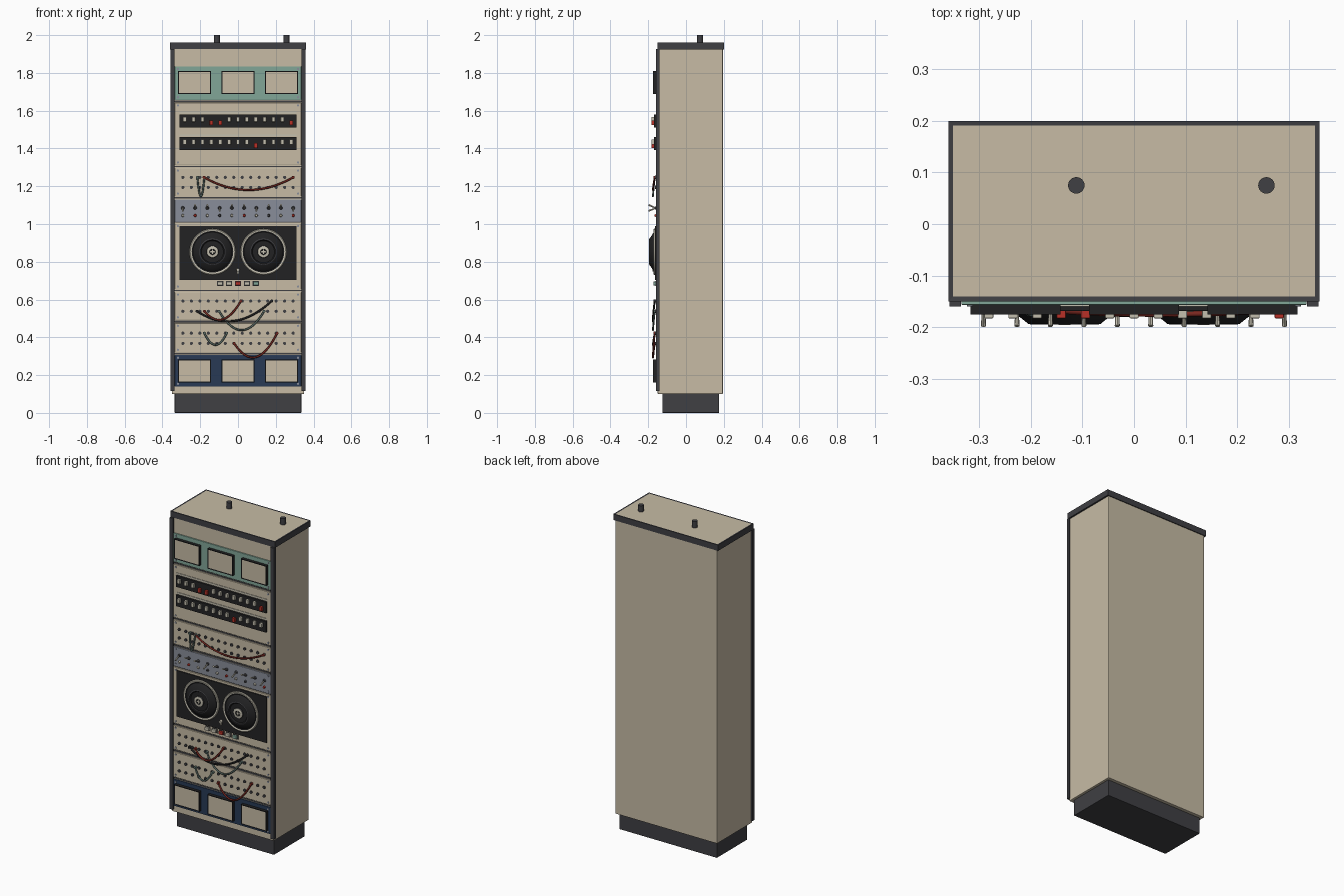
import bpy, bmesh, math
from mathutils import Matrix, Vector

cube = bpy.data.objects.get("Cube")
if cube:
    bpy.data.objects.remove(cube, do_unlink=True)


def material(name, r, g, b):
    m = bpy.data.materials.new(name)
    m.use_nodes = True
    m.diffuse_color = (r, g, b, 1)
    m.node_tree.nodes["Principled BSDF"].inputs["Base Color"].default_value = (r, g, b, 1)
    return m


TAN = material("warm tan paint", .57, .50, .375)
DARK = material("charcoal trim", .05, .05, .056)
BLACK = material("black plastic", .016, .016, .017)
TEAL = material("teal paint", .22, .38, .31)
NAVY = material("navy paint", .021, .042, .09)
STEEL = material("blue grey paint", .25, .27, .32)
RED = material("red plastic", .48, .03, .02)
RUST = material("dark red cable", .19, .02, .014)
GREEN = material("grey green cable", .10, .145, .13)
METAL = material("pale metal", .55, .52, .43)

FACE = -.15      # cabinet front
PANEL = -.157    # front of the rack panels


def finish(name, bm, *mats, bevel=0):
    me = bpy.data.meshes.new(name)
    bm.to_mesh(me)
    bm.free()
    for m in mats:
        me.materials.append(m)
    ob = bpy.data.objects.new(name, me)
    bpy.context.collection.objects.link(ob)
    if bevel:
        mod = ob.modifiers.new("edge bevel", "BEVEL")
        mod.width, mod.segments = bevel, 2
    return ob


def add_box(bm, x0, x1, y0, y1, z0, z1):
    size = Matrix.Diagonal((x1 - x0, y1 - y0, z1 - z0, 1))
    at = Matrix.Translation(((x0 + x1) / 2, (y0 + y1) / 2, (z0 + z1) / 2))
    bmesh.ops.create_cube(bm, size=1, matrix=at @ size)


def box(name, x0, x1, y0, y1, z0, z1, mat, bevel=0):
    bm = bmesh.new()
    add_box(bm, x0, x1, y0, y1, z0, z1)
    return finish(name, bm, mat, bevel=bevel)


def add_rod(bm, start, end, r, tip=None, sides=12):
    a, b = Vector(start), Vector(end)
    turn = (b - a).to_track_quat("Z", "Y").to_matrix().to_4x4()
    bmesh.ops.create_cone(bm, cap_ends=True, segments=sides, radius1=r, radius2=tip or r,
                          depth=(b - a).length, matrix=Matrix.Translation((a + b) / 2) @ turn)


def studs(name, spots, r, y0, y1, mat, tip=None):
    bm = bmesh.new()
    for x, z in spots:
        add_rod(bm, (x, y0, z), (x, y1, z), r, tip)
    return finish(name, bm, mat)


def inset_box(name, bounds, normal, rim, depth, mats):
    """Box whose one face is framed by a rim and sunk, in a second colour."""
    bm = bmesh.new()
    add_box(bm, *bounds)
    bm.normal_update()
    face = max(bm.faces, key=lambda f: f.normal.dot(Vector(normal)))
    bmesh.ops.inset_individual(bm, faces=[face], thickness=rim, depth=-depth)
    face.material_index = 1
    return finish(name, bm, *mats)


def spread(n, half):
    return [-half + 2 * half * i / (n - 1) for i in range(n)]


# Cabinet shell, plinth, cap and front rails
box("cabinet_body", -.35, .35, FACE, .195, .10, 1.93, TAN, .004)
box("plinth", -.335, .335, -.125, .175, 0, .103, DARK, .003)
inset_box("top_cap", (-.36, .36, FACE, .2, 1.925, 1.962), (0, 0, 1), .013, .001, (DARK, TAN))
for side, x in (("right", -.347), ("left", .347)):
    box(side + "_front_rail", x - .011, x + .011, -.16, -.14, .115, 1.926, DARK)
bm = bmesh.new()
for x in (-.112, .257):
    add_rod(bm, (x, .075, 1.95), (x, .075, 2), .016, sides=24)
finish("top_posts", bm, DARK)

# Rack panels, with a screw in each corner
panels = [("upper_meter_panel", 1.657, 1.835, TEAL), ("switch_panel", 1.312, 1.642, TAN),
          ("upper_patch_panel", 1.147, 1.297, TAN), ("toggle_panel", 1.01, 1.13, STEEL),
          ("reel_panel", .655, 1.003, TAN), ("middle_patch_panel", .492, .64, TAN),
          ("lower_patch_panel", .32, .475, TAN), ("lower_meter_panel", .14, .306, NAVY)]
for name, z0, z1, mat in panels:
    box(name, -.335, .335, PANEL, FACE + .01, z0, z1, mat, .002)
    studs(name + "_screws", [(x, z) for x in (-.318, .318) for z in (z0 + .014, z1 - .014)],
          .006, PANEL + .002, PANEL - .003, STEEL)
bm = bmesh.new()
for lower, upper in zip(panels[1:], panels):
    add_box(bm, -.335, .335, FACE - .002, FACE + .01, lower[2] + .004, upper[1] - .004)
finish("panel_gaps", bm, DARK)

# Meters, three to a row
for row, z0, z1 in (("upper", 1.687, 1.81), ("lower", .16, .283)):
    for i, x in enumerate((-.23, 0, .23)):
        inset_box(f"{row}_meter_{i + 1}", (x - .087, x + .087, -.176, PANEL + .002, z0, z1),
                  (0, -1, 0), .008, .002, (BLACK, TAN))

# Switch strips with rocker switches; the red ones are pressed down
for row, zc, pressed in (("upper", 1.547, (3, 4, 12)), ("lower", 1.427, (8,))):
    box(row + "_switch_strip", -.31, .31, -.169, PANEL + .002, zc - .036, zc + .034, BLACK, .002)
    box(row + "_label_strip", -.31, .31, PANEL - .003, PANEL, zc + .038, zc + .048, METAL)
    pale, red = bmesh.new(), bmesh.new()
    for i, x in enumerate(spread(13, .282)):
        bm, z = (red, zc - .011) if i in pressed else (pale, zc + .007)
        add_box(bm, x - .009, x + .009, -.183, -.165, z - .013, z + .013)
    finish(row + "_switches", pale, METAL, bevel=.002)
    finish(row + "_red_switches", red, RED, bevel=.002)

# Patch sockets, two rows on each patch panel
for row, top, low in (("upper", 1.247, 1.194), ("middle", .592, .538), ("lower", .422, .368)):
    spots = [(x, z) for x in spread(14, .292) for z in (top, low)]
    studs(row + "_sockets", spots, .0085, PANEL + .002, PANEL - .007, DARK)


# Hanging patch cables with plugs
def cable(name, start, end, low, mat):
    (x0, z0), (x1, z1) = start, end
    ctrl_z = 2 * low - (z0 + z1) / 2
    cu = bpy.data.curves.new(name, "CURVE")
    cu.dimensions, cu.bevel_depth, cu.bevel_resolution = "3D", .0052, 2
    cu.use_fill_caps = True
    sp = cu.splines.new("POLY")
    n = 20
    sp.points.add(n)
    for i in range(n + 1):
        t = i / n
        z = (1 - t) ** 2 * z0 + 2 * t * (1 - t) * ctrl_z + t * t * z1
        y = -.163 - .012 * math.sin(math.pi * t) ** .5
        sp.points[i].co = (x0 + (x1 - x0) * t, y, z, 1)
    sp.use_smooth = True
    cu.materials.append(mat)
    bpy.context.collection.objects.link(bpy.data.objects.new(name, cu))
    studs(name + "_plugs", [start, end], .008, PANEL, -.172, mat)


cable("upper_long_cable", (-.18, 1.247), (.292, 1.247), 1.18, RUST)
cable("upper_short_cable", (-.215, 1.247), (-.178, 1.247), 1.147, GREEN)
cable("middle_black_cable", (-.217, .538), (.178, .592), .487, BLACK)
cable("middle_red_cable", (-.178, .538), (.015, .592), .495, RUST)
cable("middle_green_cable", (-.1, .538), (.138, .538), .438, GREEN)
cable("lower_grey_cable", (-.178, .422), (-.06, .422), .36, GREEN)
cable("lower_red_cable", (-.02, .368), (.207, .422), .295, RUST)

# Toggle levers, collars and lamps
xs = spread(10, .292)
studs("toggle_collars", [(x, 1.085) for x in xs], .01, PANEL + .002, -.165, DARK, .007)
bm = bmesh.new()
for i, x in enumerate(xs):
    tilt = .016 if i % 3 else -.016
    add_rod(bm, (x, -.16, 1.085), (x, -.198, 1.085 + tilt), .003, .005, 8)
finish("toggle_levers", bm, METAL)
studs("red_lamps", [(x, 1.045) for x in xs[1::4] + xs[-1:]], .008, PANEL + .002, -.166, RED, .006)
studs("pale_lamps", [(x, 1.045) for x in xs[0::2]], .008, PANEL + .002, -.166, METAL, .006)
studs("dark_lamps", [(x, 1.045) for x in xs[3:8:4]], .008, PANEL + .002, -.166, DARK, .006)

# Reel deck: backing plate and two domed reels turned from a profile
box("reel_backing", -.31, .31, -.164, PANEL + .002, .703, .99, BLACK, .002)
# radius, depth, colour of the band leading inwards (0 pale, 1 black, 2 charcoal)
profile = [(.122, -.160, 0), (.122, -.169, 0), (.118, -.172, 0), (.110, -.170, 1),
           (.104, -.168, 1), (.100, -.174, 1), (.086, -.181, 1), (.070, -.194, 2),
           (.064, -.195, 1), (.058, -.187, 1), (.032, -.187, 2), (.030, -.193, 0),
           (.016, -.195, 1), (.014, -.191, 1), (.001, -.191, 1)]
for side, cx in (("right", -.135), ("left", .135)):
    bm = bmesh.new()
    n, cz = 48, .853
    rings = [[bm.verts.new((cx + r * math.cos(a), y, cz + r * math.sin(a)))
              for a in (math.tau * i / n for i in range(n))] for r, y, _ in profile]
    for k in range(len(rings) - 1):
        for i in range(n):
            j = (i + 1) % n
            f = bm.faces.new((rings[k][i], rings[k][j], rings[k + 1][j], rings[k + 1][i]))
            f.material_index = profile[k][2]
    bm.faces.new(rings[-1]).material_index = 1
    bmesh.ops.recalc_face_normals(bm, faces=bm.faces)
    reel = finish(side + "_reel", bm, METAL, BLACK, DARK)
    bpy.ops.object.select_all(action="DESELECT")
    reel.select_set(True)
    bpy.context.view_layer.objects.active = reel
    bpy.ops.object.shade_smooth_by_angle(angle=math.radians(35))
    # Hub cross
    bm = bmesh.new()
    add_box(bm, cx - .012, cx + .012, -.196, -.188, cz - .003, cz + .003)
    add_box(bm, cx - .003, cx + .003, -.196, -.188, cz - .012, cz + .012)
    finish(side + "_reel_hub_cross", bm, METAL)

# Tape guide and push buttons below the reels
studs("tape_guide", [(0, .757)], .010, -.16, -.178, METAL, .008)
box("tape_guide_foot", -.004, .004, -.172, -.16, .735, .75, METAL)
for i, (x, mat) in enumerate(zip(spread(5, .095), (METAL, METAL, RED, METAL, TEAL))):
    box(f"button_frame_{i + 1}", x - .017, x + .017, -.161, PANEL + .002, .672, .698, DARK)
    box(f"push_button_{i + 1}", x - .0135, x + .0135, -.173, -.159, .6755, .6945, mat, .002)
